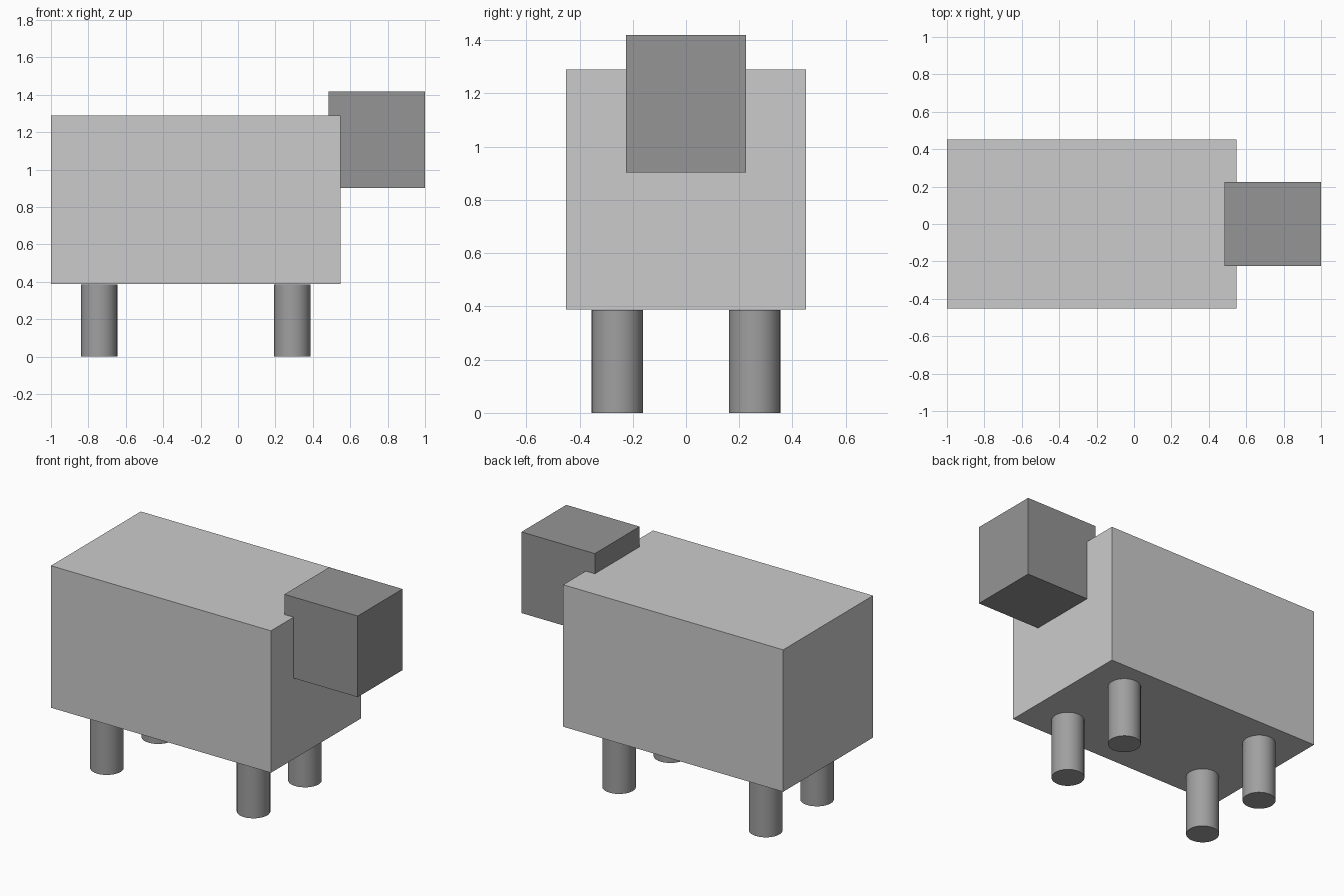
import bpy
import math

if "Cube" in bpy.data.objects:
    bpy.data.objects.remove(bpy.data.objects["Cube"])


def grey(name, value):
    mat = bpy.data.materials.new(name)
    mat.diffuse_color = (value, value, value, 1)
    mat.use_nodes = True
    mat.node_tree.nodes["Principled BSDF"].inputs["Base Color"].default_value = mat.diffuse_color
    return mat


def box(name, center, size, mat):
    bpy.ops.mesh.primitive_cube_add(size=1, location=center)
    obj = bpy.context.object
    obj.name = name
    obj.scale = size
    bpy.ops.object.transform_apply(location=False, rotation=False, scale=True)
    obj.data.materials.append(mat)


def leg(name, x, y, mat):
    bpy.ops.mesh.primitive_cylinder_add(
        vertices=32, radius=0.097, depth=0.387, location=(x, y, 0.1935))
    obj = bpy.context.object
    obj.name = name
    obj.data.materials.append(mat)
    bpy.ops.object.shade_smooth_by_angle(angle=math.radians(30))


light = grey("light_grey", 0.8)
dark = grey("dark_grey", 0.3)
mid = grey("mid_grey", 0.35)

# Body and head, the head overlapping the body's upper front edge
box("body", (-0.226, 0, 0.839), (1.548, 0.903, 0.903), light)
box("head", (0.742, 0, 1.161), (0.516, 0.45, 0.516), dark)

# Four round legs under the body
for end, x in (("hind", -0.742), ("front", 0.29)):
    for side, y in (("right", -0.258), ("left", 0.258)):
        leg(f"{end}_{side}_leg", x, y, mid)
